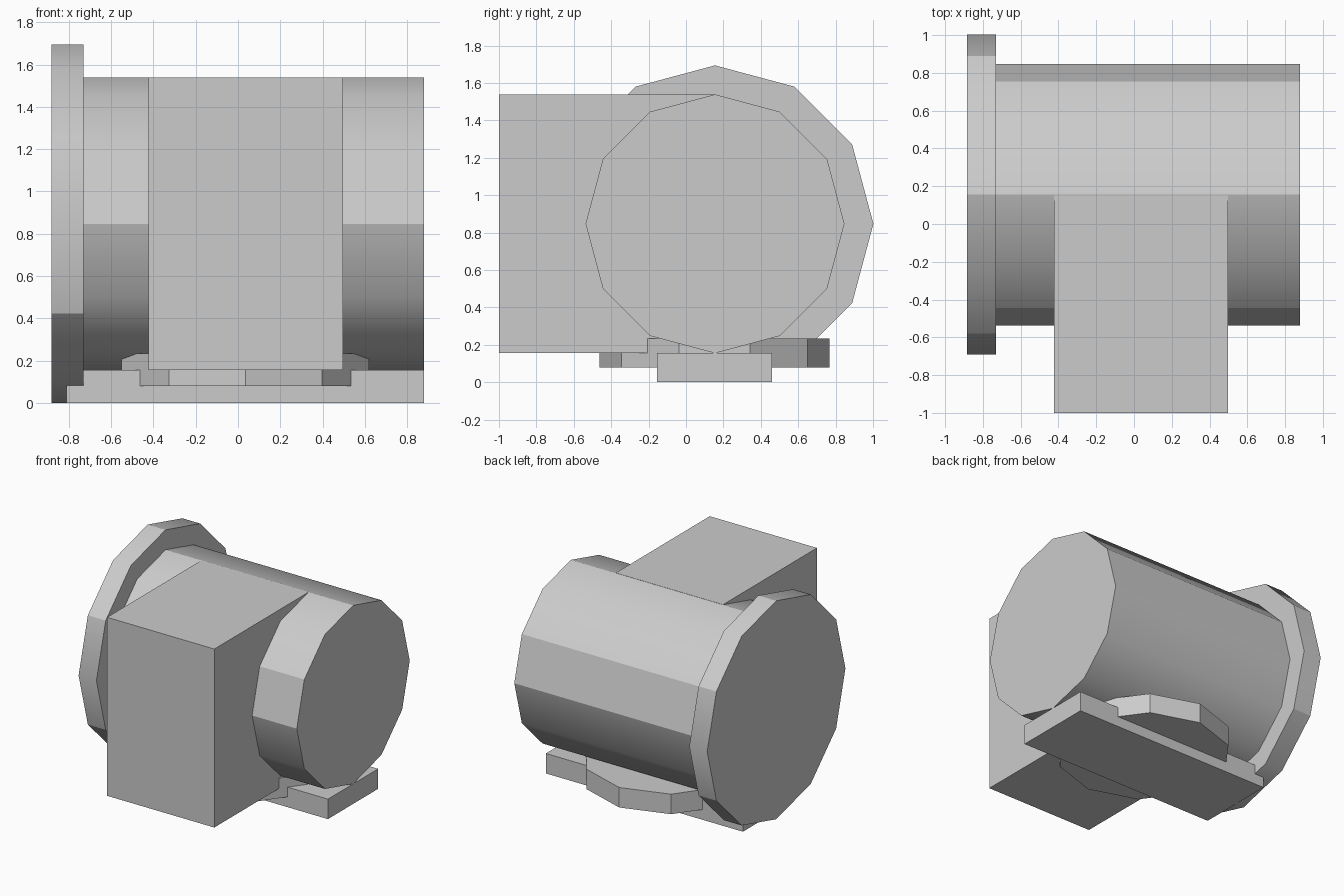
import bpy, bmesh, math
from mathutils import Matrix

cube = bpy.data.objects.get("Cube")
if cube:
    bpy.data.objects.remove(cube, do_unlink=True)

grey = bpy.data.materials.new("plain grey")
grey.use_nodes = True
grey.diffuse_color = (0.6, 0.6, 0.6, 1)
grey.node_tree.nodes["Principled BSDF"].inputs["Base Color"].default_value = (0.6, 0.6, 0.6, 1)

AXIS_Y, AXIS_Z = 0.155, 0.847


def finish(name, bm):
    bmesh.ops.recalc_face_normals(bm, faces=bm.faces)
    mesh = bpy.data.meshes.new(name)
    bm.to_mesh(mesh)
    bm.free()
    mesh.materials.append(grey)
    obj = bpy.data.objects.new(name, mesh)
    bpy.context.collection.objects.link(obj)
    return obj


def box(name, low, high):
    bm = bmesh.new()
    bmesh.ops.create_cube(bm, size=1)
    for v in bm.verts:
        v.co = [a + (c + 0.5) * (b - a) for a, b, c in zip(low, high, v.co)]
    return finish(name, bm)


def prism(name, sides, radius, depth, matrix):
    bm = bmesh.new()
    bmesh.ops.create_cone(bm, cap_ends=True, segments=sides, radius1=radius,
                          radius2=radius, depth=depth, matrix=matrix)
    return bm


def drum(name, radius, x0, x1, creases):
    """Twelve-sided drum along x; creases are the sharp corners in degrees from +y."""
    place = Matrix.Translation(((x0 + x1) / 2, AXIS_Y, AXIS_Z)) @ Matrix.Rotation(math.pi / 2, 4, 'Y')
    bm = prism(name, 12, radius, x1 - x0, place)
    for f in bm.faces:
        f.smooth = abs(f.normal.x) < 0.5
    for e in bm.edges:
        a, b = (v.co for v in e.verts)
        along = abs(a.x - b.x) > 0.01
        angle = round(math.degrees(math.atan2(a.z - AXIS_Z, a.y - AXIS_Y))) % 360
        e.smooth = along and angle not in creases
    return finish(name, bm)


# Round body and end flange
drum("main_drum", 0.692, -0.73, 0.88, (0, 30, 90, 150, 180))
drum("end_flange", 0.847, -0.883, -0.73, (30, 90, 150, 210, 330))

# Square duct projecting forward
box("front_duct", (-0.423, -1, 0.155), (0.497, 0.15, 1.539))

# Base plate and ten-sided turntable
box("base_plate", (-0.81, -0.155, 0), (0.88, 0.46, 0.155))
spin = Matrix.Translation((0.035, 0.153, 0.157))
finish("turntable", prism("turntable", 10, 0.615, 0.155, spin))
